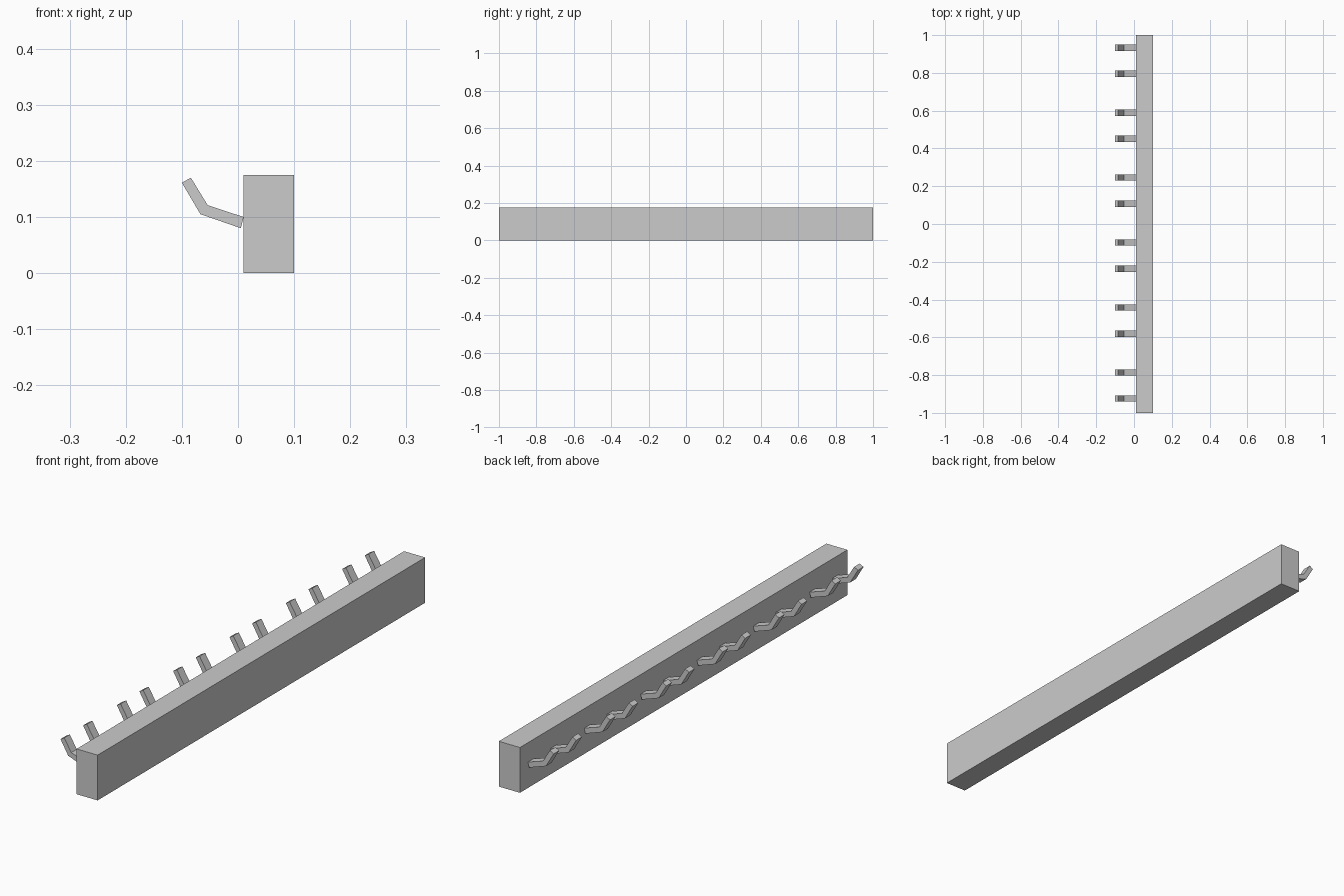
import bpy
import bmesh

default_cube = bpy.data.objects.get("Cube")
if default_cube:
    bpy.data.objects.remove(default_cube, do_unlink=True)

# Single plain grey for rail and hooks
grey = bpy.data.materials.new("light_grey")
grey.use_nodes = True
colour = (0.6, 0.6, 0.6, 1)
grey.diffuse_color = colour
grey.node_tree.nodes["Principled BSDF"].inputs["Base Color"].default_value = colour


def extrude_profile(name, profile, y_centre, depth):
    """Extrude an (x, z) outline along y, centred on y_centre."""
    bm = bmesh.new()
    front = bm.faces.new([bm.verts.new((x, y_centre - depth / 2, z)) for x, z in profile])
    result = bmesh.ops.extrude_face_region(bm, geom=[front], use_keep_orig=True)
    moved = [v for v in result["geom"] if isinstance(v, bmesh.types.BMVert)]
    bmesh.ops.translate(bm, verts=moved, vec=(0, depth, 0))
    bmesh.ops.recalc_face_normals(bm, faces=bm.faces)
    mesh = bpy.data.meshes.new(name)
    bm.to_mesh(mesh)
    bm.free()
    mesh.materials.append(grey)
    obj = bpy.data.objects.new(name, mesh)
    bpy.context.collection.objects.link(obj)
    return obj


# Long wall rail
extrude_profile("rail", [(0.01, 0), (0.1, 0), (0.1, 0.175), (0.01, 0.175)], 0, 2)

# Bent flat hooks, in evenly spaced pairs along the rail
hook_profile = [(0.01, 0.1), (0.005, 0.08), (-0.067, 0.105),
                (-0.1, 0.161), (-0.084, 0.17), (-0.054, 0.121)]
PAIRS, PAIR_STEP, PAIR_GAP, FIRST_Y = 6, 0.344, 0.138, 0.934
for pair in range(PAIRS):
    for side in range(2):
        y = FIRST_Y - pair * PAIR_STEP - side * PAIR_GAP
        extrude_profile(f"hook_{pair * 2 + side + 1}", hook_profile, y, 0.034)
